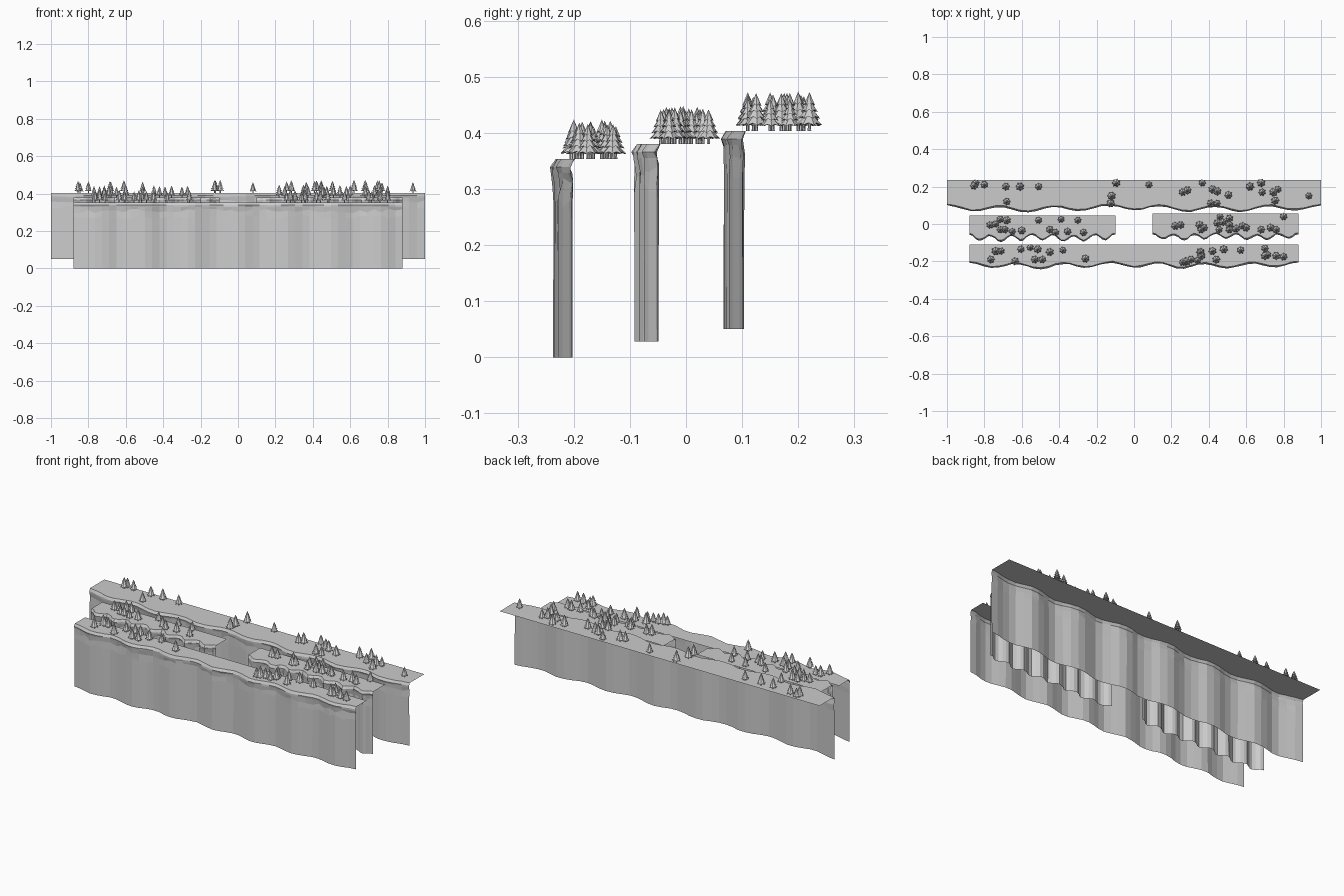
import bpy, bmesh, math, random
random.seed(4)


def make_object(name, bm):
    me = bpy.data.meshes.new(name)
    bm.to_mesh(me)
    bm.free()
    ob = bpy.data.objects.new(name, me)
    bpy.context.collection.objects.link(ob)
    return ob


# Cliff: scalloped rock sheet with a chipped rim, plus a thin flat plateau behind
def cliff(name, x0, x1, yc, amp, yback, z0, z1, waves=7, cols=46):
    bm = bmesh.new()
    # height fraction, forward offset, jitter
    levels = [(0, 0, 0), (0.78, 0.0, 0.001), (0.87, 0.001, 0.002),
              (0.93, -0.002, 0.002), (0.96, -0.004, 0.002), (1.0, 0.004, 0.001)]
    grid = []
    for i in range(cols + 1):
        u = i / cols
        x = x0 + (x1 - x0) * u
        y = yc + amp * (0.75 * math.cos(2 * math.pi * waves * u)
                        + 0.25 * math.cos(2 * math.pi * 2 * u + 0.5))
        y += random.uniform(-0.1, 0.1) * amp
        col = []
        for f, off, jit in levels:
            dz = random.uniform(-0.012, 0.012) if 0.5 < f < 0.9 else 0
            col.append(bm.verts.new((x, y + off + random.uniform(-jit, jit),
                                     z0 + (z1 - z0) * f + dz)))
        col.append(bm.verts.new((x, yback, z1)))
        grid.append(col)
    for a, b in zip(grid, grid[1:]):
        for j in range(len(a) - 1):
            bm.faces.new((a[j], b[j], b[j + 1], a[j + 1]))
    make_object(name, bm)


# Pine: slim trunk with four jagged, drooping foliage tiers
def pine_mesh():
    bm = bmesh.new()

    def ring(r, z, n, star=0.0):
        return [bm.verts.new((r * (1 - star * (k % 2)) * math.cos(2 * math.pi * k / n),
                              r * (1 - star * (k % 2)) * math.sin(2 * math.pi * k / n),
                              z + 0.004 * star * 4 * (k % 2))) for k in range(n)]
    lo, hi = ring(0.0035, 0, 6), ring(0.0025, 0.02, 6)
    for k in range(6):
        bm.faces.new((lo[k], lo[k - 1], hi[k - 1], hi[k]))
    for r, zb, zt in [(0.024, 0.011, 0.036), (0.020, 0.023, 0.048),
                      (0.0155, 0.035, 0.059), (0.0105, 0.047, 0.071)]:
        rim = ring(r, zb, 14, 0.25)
        tip = bm.verts.new((0, 0, zt))
        under = bm.verts.new((0, 0, zb + 0.006))
        for k in range(14):
            bm.faces.new((rim[k - 1], rim[k], tip))
            bm.faces.new((rim[k], rim[k - 1], under))
    me = bpy.data.meshes.new("pine")
    bm.to_mesh(me)
    bm.free()
    return me


pine = pine_mesh()


def forest(name, z, spots):
    for i, (x, y) in enumerate(spots):
        ob = bpy.data.objects.new(f"{name}_pine_{i}", pine)
        ob.location = (x, y, z)
        ob.rotation_euler.z = random.uniform(0, 6.28)
        s = random.uniform(0.8, 1.0)
        ob.scale = (s, s, s)
        bpy.context.collection.objects.link(ob)


# Four terraces
cliff("front_cliff", -0.88, 0.88, -0.220, 0.017, -0.11, 0.0, 0.353)
cliff("middle_left_cliff", -0.88, -0.10, -0.072, 0.020, 0.045, 0.028, 0.38)
cliff("middle_right_cliff", 0.10, 0.88, -0.066, 0.018, 0.055, 0.028, 0.38)
cliff("back_cliff", -1.0, 1.0, 0.085, 0.018, 0.235, 0.05, 0.403)

# Trees on each terrace
forest("front", 0.353, [
    (-.765, -.19), (-.74, -.145), (-.71, -.145), (-.635, -.2), (-.605, -.135),
    (-.555, -.125), (-.515, -.135), (-.45, -.15), (-.38, -.14), (-.53, -.19),
    (-.49, -.19), (-.26, -.185), (.28, -.2), (.26, -.205), (.305, -.19), (.34, -.195),
    (.36, -.17), (.355, -.15), (.42, -.145), (.44, -.19), (.48, -.135),
    (.57, -.14), (.70, -.13), (.715, -.165), (.70, -.17), (.76, -.17), (.80, -.175)])
forest("middle_left", 0.38, [
    (-.77, -.005), (-.74, 0), (-.715, .025), (-.68, .02), (-.715, -.03),
    (-.69, -.03), (-.65, -.04), (-.6, -.035), (-.51, .02), (-.39, .025),
    (-.3, .02), (-.45, -.03), (-.42, -.045), (-.355, -.04), (-.27, -.045)])
forest("middle_right", 0.38, [
    (.25, -.005), (.22, -.01), (.35, -.005), (.375, -.02), (.36, -.03), (.46, .04),
    (.51, .03), (.445, .005), (.475, .01), (.51, -.005), (.455, -.03),
    (.51, -.03), (.545, -.025), (.58, -.01), (.60, -.02), (.68, -.03), (.73, -.02),
    (.76, -.03), (.80, .04)])
forest("back", 0.403, [
    (-.845, .22), (-.8, .21), (-.855, .205), (-.685, .2), (-.68, .12), (-.61, .2),
    (-.51, .2), (-.095, .22), (-.12, .15), (-.125, .11), (.08, .21), (.26, .17),
    (.285, .18), (.365, .22), (.42, .185), (.445, .175), (.505, .155), (.41, .11),
    (.445, .11), (.62, .2), (.68, .22), (.685, .17), (.745, .17), (.77, .185),
    (.755, .125), (.935, .15)])
